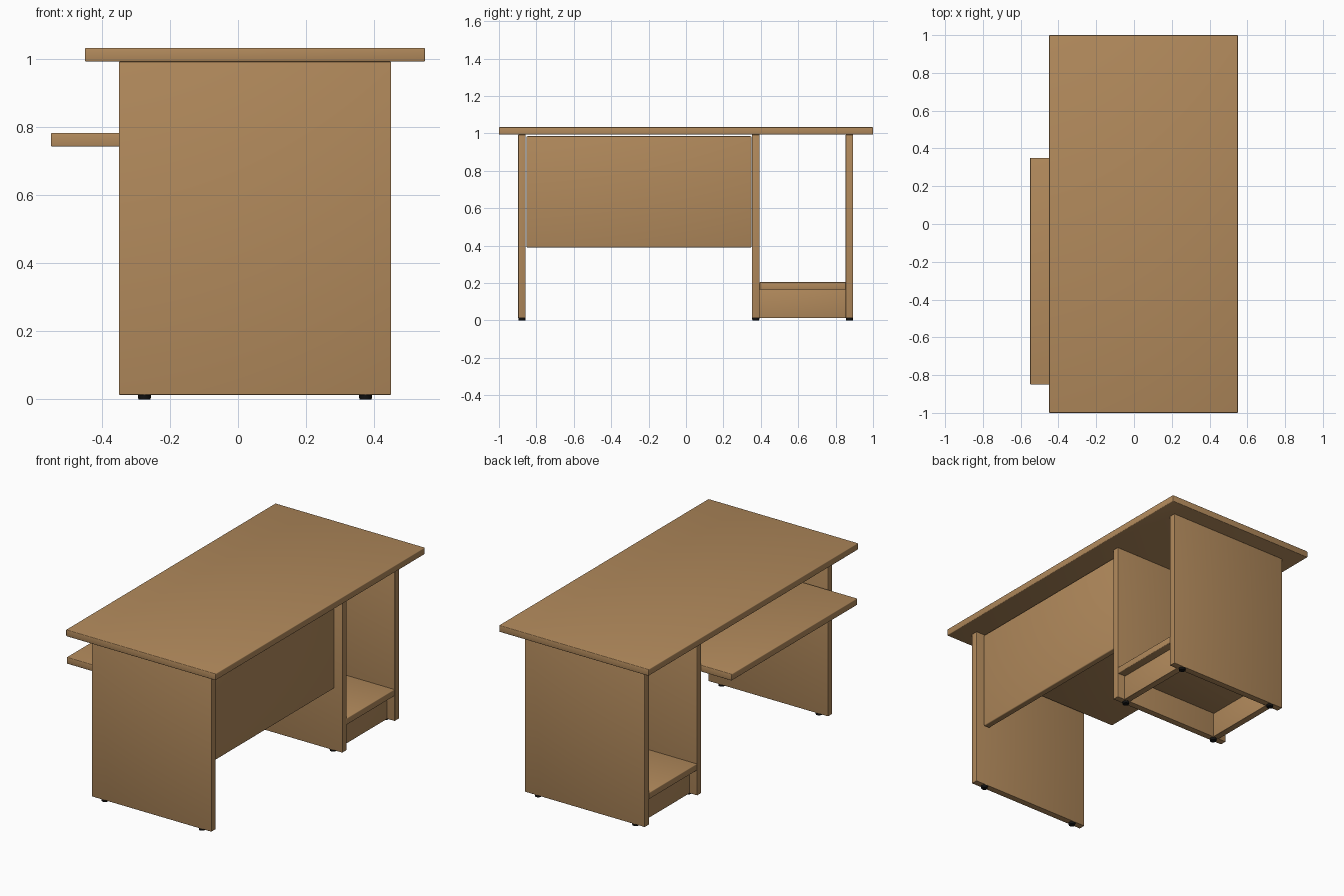
import bpy, bmesh

if "Cube" in bpy.data.objects:
    bpy.data.objects.remove(bpy.data.objects["Cube"])


def material(name, rgb):
    m = bpy.data.materials.new(name)
    m.diffuse_color = (*rgb, 1)
    m.use_nodes = True
    m.node_tree.nodes["Principled BSDF"].inputs["Base Color"].default_value = m.diffuse_color
    return m


WOOD = material("warm_wood", (0.445, 0.254, 0.107))
BLACK = material("black_plastic", (0.006, 0.006, 0.006))


def finish(name, bm, mat):
    me = bpy.data.meshes.new(name)
    bm.to_mesh(me)
    bm.free()
    me.materials.append(mat)
    ob = bpy.data.objects.new(name, me)
    bpy.context.collection.objects.link(ob)
    bpy.ops.object.select_all(action='DESELECT')
    ob.select_set(True)
    bpy.context.view_layer.objects.active = ob
    return ob


def board(name, x, y, z, edge=0.004):
    """Wooden board spanning the x, y and z ranges, with softened edges."""
    bm = bmesh.new()
    bmesh.ops.create_cube(bm, size=1)
    for v in bm.verts:
        v.co = [r[0] + (c + 0.5) * (r[1] - r[0]) for c, r in zip(v.co, (x, y, z))]
    bmesh.ops.bevel(bm, geom=bm.edges[:], offset=edge, segments=3,
                    profile=0.5, affect='EDGES')
    finish(name, bm, WOOD)
    bpy.ops.object.shade_smooth_by_angle(angle=0.7)


def foot(name, x, y, r=0.02, h=0.015):
    """Low round glide under a panel."""
    bm = bmesh.new()
    bmesh.ops.create_cone(bm, cap_ends=True, segments=16, radius1=r * 0.9,
                          radius2=r, depth=h)
    bmesh.ops.translate(bm, vec=(x, y, h / 2), verts=bm.verts[:])
    finish(name, bm, BLACK)
    bpy.ops.object.shade_smooth_by_angle(angle=0.7)


# Desktop
board("desktop", (-0.45, 0.55), (-1, 1), (0.993, 1.033))

# Upright panels, each on two feet
for label, y in (("left", -0.877), ("middle", 0.373), ("right", 0.874)):
    board(label + "_panel", (-0.35, 0.45), (y - 0.02, y + 0.02), (0.013, 0.993), 0.002)
    for end, x in (("rear", -0.275), ("front", 0.375)):
        foot(f"{label}_{end}_foot", x, y)

# Modesty panel and sliding keyboard tray across the knee space
board("modesty_panel", (0.36, 0.40), (-0.853, 0.35), (0.39, 0.985), 0.006)
board("keyboard_tray", (-0.55, 0.05), (-0.85, 0.35), (0.743, 0.783))

# Computer shelf on two recessed plinths
board("computer_shelf", (-0.35, 0.45), (0.393, 0.854), (0.165, 0.205))
for label, x in (("rear", -0.30), ("front", 0.36)):
    board(label + "_plinth", (x, x + 0.04), (0.393, 0.854), (0.013, 0.165), 0.002)
